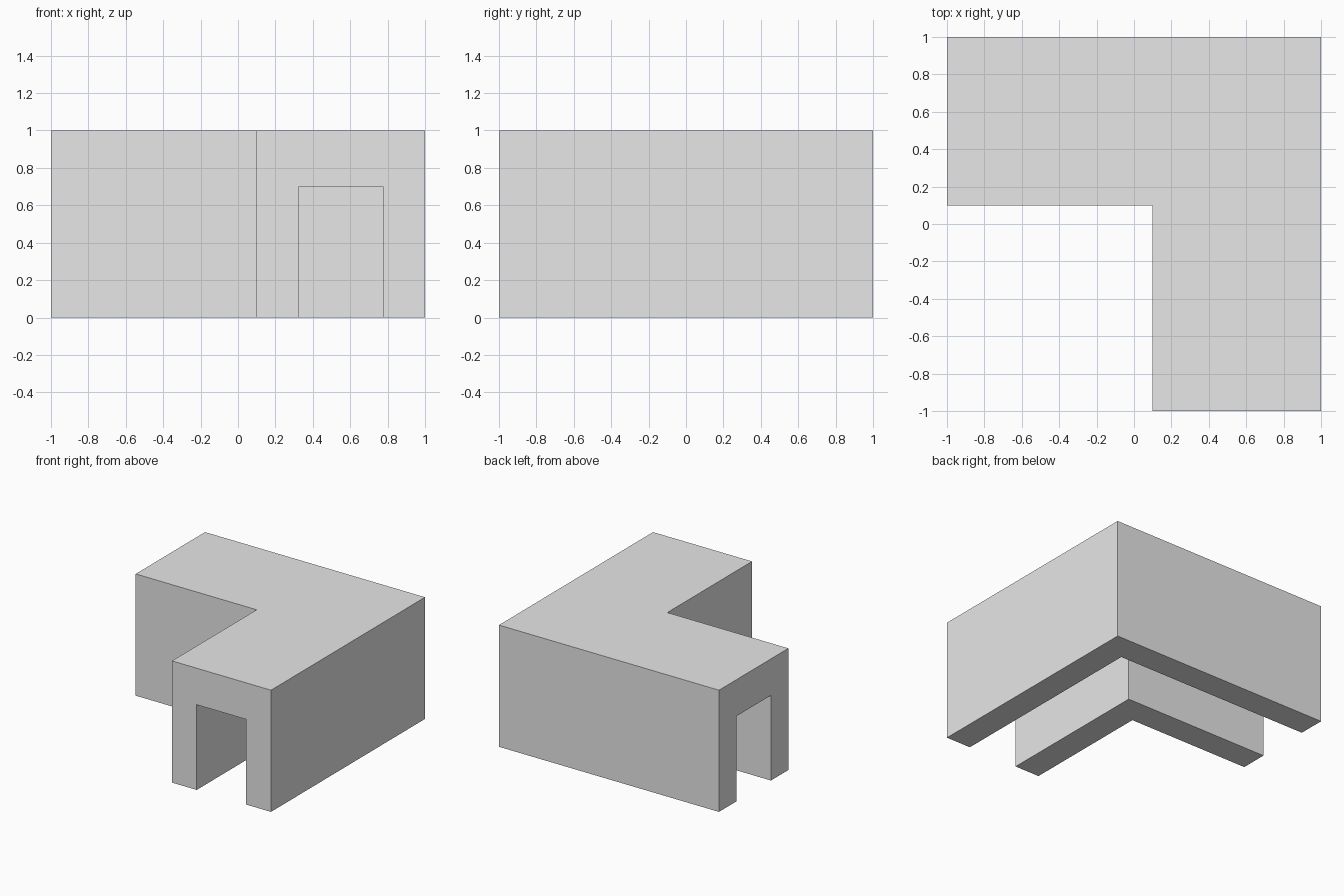
import bpy
import bmesh

cube = bpy.data.objects.get("Cube")
if cube:
    bpy.data.objects.remove(cube, do_unlink=True)

# Plain grey material
grey = bpy.data.materials.new("plain_grey")
grey.use_nodes = True
color = (0.8, 0.8, 0.8, 1.0)
grey.diffuse_color = color
grey.node_tree.nodes["Principled BSDF"].inputs["Base Color"].default_value = color

# Channel cross-section: (offset from the centre line, height)
CENTRE, OUTER, INNER = 0.55, 0.45, 0.225
HEIGHT, CEILING = 1.0, 0.7
half = [(INNER, 0), (OUTER, 0), (OUTER, HEIGHT)]
section = half + [(-d, z) for d, z in reversed(half)]
section += [(-INNER, CEILING), (INNER, CEILING)]


# Sweep the section around the mitred corner
def ring(bm, place):
    return [bm.verts.new((*place(CENTRE + d), z)) for d, z in section]


bm = bmesh.new()
rings = [ring(bm, place) for place in (
    lambda c: (-1, c),
    lambda c: (c, c),
    lambda c: (c, -1),
)]
count = len(section)
for a, b in zip(rings, rings[1:]):
    for i in range(count):
        j = (i + 1) % count
        bm.faces.new((a[i], a[j], b[j], b[i]))

# Open-ended arch faces
bm.faces.new(rings[0])
bm.faces.new(rings[-1])
bmesh.ops.recalc_face_normals(bm, faces=bm.faces)

mesh = bpy.data.meshes.new("corner_tunnel")
bm.to_mesh(mesh)
bm.free()
mesh.materials.append(grey)
tunnel = bpy.data.objects.new("corner_tunnel", mesh)
bpy.context.collection.objects.link(tunnel)
